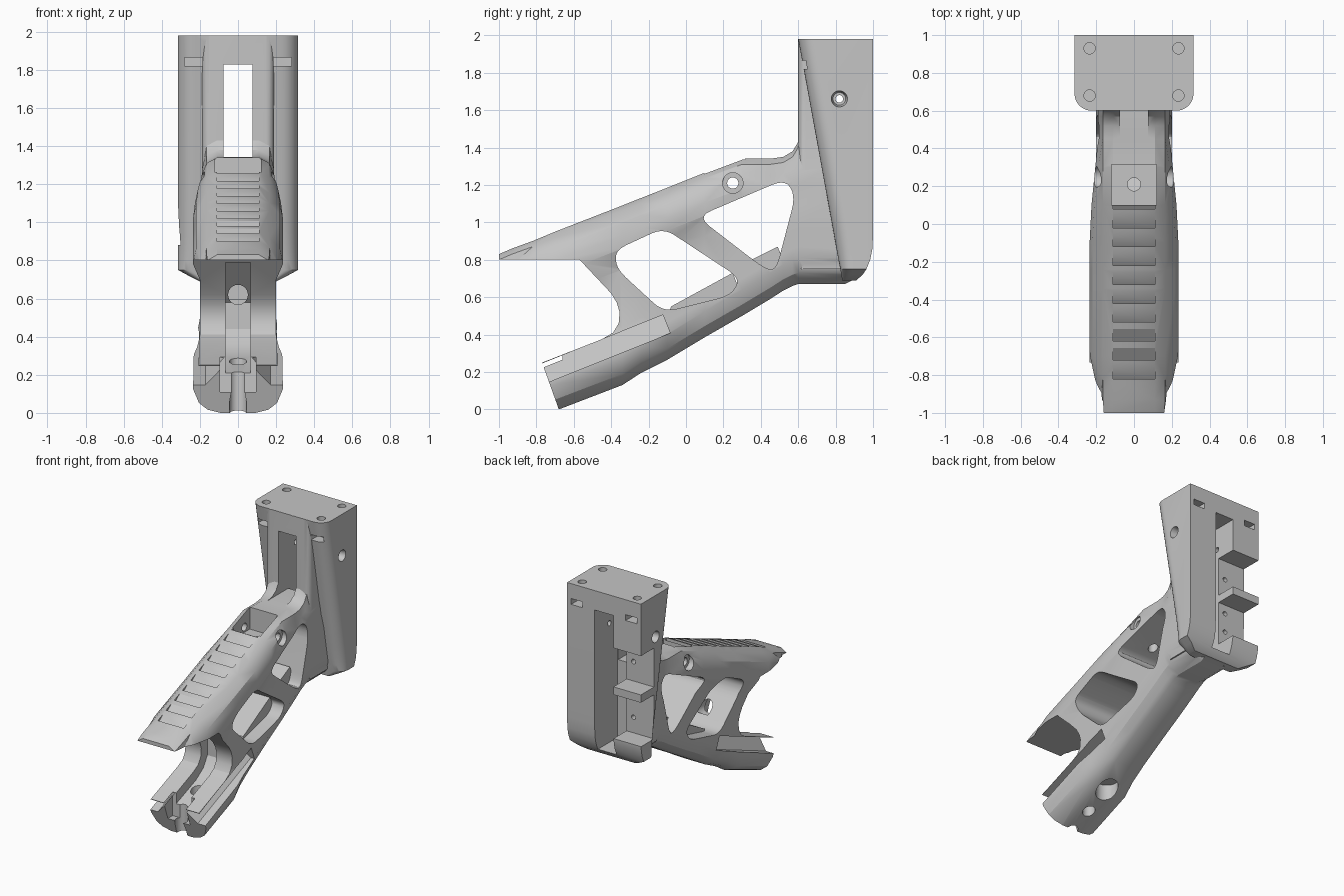
import bpy, bmesh, math
from mathutils import Vector

cube = bpy.data.objects.get("Cube")
if cube:
    bpy.data.objects.remove(cube, do_unlink=True)

GREY = (0.56, 0.56, 0.56, 1)
grey = bpy.data.materials.new("light grey")
grey.use_nodes = True
grey.diffuse_color = GREY
grey.node_tree.nodes["Principled BSDF"].inputs["Base Color"].default_value = GREY


def loft(name, rings):
    """Solid skinned over matching rings of points."""
    bm = bmesh.new()
    rows = [[bm.verts.new(p) for p in ring] for ring in rings]
    n = len(rows[0])
    for a, b in zip(rows, rows[1:]):
        for i in range(n):
            j = (i + 1) % n
            bm.faces.new((a[i], a[j], b[j], b[i]))
    bm.faces.new(rows[0][::-1])
    bm.faces.new(rows[-1])
    if bm.calc_volume(signed=True) < 0:
        bmesh.ops.reverse_faces(bm, faces=bm.faces)
    bmesh.ops.connect_verts_nonplanar(bm, faces=bm.faces, angle_limit=0.001)
    mesh = bpy.data.meshes.new(name)
    bm.to_mesh(mesh)
    bm.free()
    mesh.materials.append(grey)
    ob = bpy.data.objects.new(name, mesh)
    bpy.context.collection.objects.link(ob)
    return ob


def rounded(points, r, steps=5):
    """Polygon with its corners rounded off."""
    out = []
    pts = [Vector(p) for p in points]
    for i, p in enumerate(pts):
        a, b = pts[i - 1] - p, pts[(i + 1) % len(pts)] - p
        a = p + a.normalized() * min(r, a.length * 0.45)
        b = p + b.normalized() * min(r, b.length * 0.45)
        for k in range(steps + 1):
            t = k / steps
            out.append(a * (1 - t) ** 2 + p * 2 * t * (1 - t) + b * t * t)
    return out


def prism(name, side, x0, x1):
    """Side outline in y and z, extruded across x."""
    return loft(name, [[(x, p[0], p[1]) for p in side] for x in (x0, x1)])


def box(name, x0, x1, y0, y1, z0, z1):
    return prism(name, [(y0, z0), (y1, z0), (y1, z1), (y0, z1)], x0, x1)


def rod(name, start, end, r0, r1=None):
    start, end = Vector(start), Vector(end)
    q = (end - start).to_track_quat('Z', 'Y')
    circle = [(math.cos(i * math.pi / 12), math.sin(i * math.pi / 12)) for i in range(24)]
    return loft(name, [[c + q @ Vector((r * u, r * v, 0)) for u, v in circle]
                       for c, r in ((start, r0), (end, r0 if r1 is None else r1))])


def volume(mesh):
    bm = bmesh.new()
    bm.from_mesh(mesh)
    v = bm.calc_volume(signed=True)
    bm.free()
    return v


def combine(target, tool, op='DIFFERENCE'):
    """Boolean that keeps the first solver result of sensible volume."""
    before = volume(target.data)
    low, high = (0.3, 1.0001) if op == 'DIFFERENCE' else (0.999, 9)
    mod = target.modifiers.new("combine", 'BOOLEAN')
    mod.operation, mod.object = op, tool
    for solver in ('EXACT', 'MANIFOLD', 'FLOAT'):
        mod.solver = solver
        bpy.context.view_layer.update()
        graph = bpy.context.evaluated_depsgraph_get()
        mesh = bpy.data.meshes.new_from_object(target.evaluated_get(graph))
        if low * before < volume(mesh) < high * before:
            target.data = mesh
            break
    target.modifiers.clear()
    bpy.data.objects.remove(tool, do_unlink=True)


# Grip body: full-height sections along y, later opened up into a frame
def grip_section(y, top, low, w, wl):
    half = [(0.11, top), (0.165, top - 0.03), (w - 0.015, top - 0.09), (w, top - 0.16),
            (w, top - 0.23), (0.2, top - 0.34), (0.2, low + 0.3), (wl, low + 0.2),
            (wl, low + 0.14), (wl - 0.03, low + 0.06), (wl - 0.075, low + 0.02), (0.09, low)]
    half = [(min(x, w + 0.01) if z > top - 0.3 else x, z) for x, z in half]
    return [(x, y, z) for x, z in half] + [(-x, y, z) for x, z in reversed(half)]


stations = [(-1, .83, -.12, .15, .2), (-.93, .86, -.1, .19, .22), (-.82, .9, -.05, .22, .235),
            (-.7, .95, -.008, .235, .235), (-.34, 1.09, .13, .235, .232),
            (-.24, 1.13, .195, .235, .215), (-.1, 1.185, .265, .235, .2),
            (.1, 1.265, .385, .225, .2), (.3, 1.34, .5, .205, .2), (.45, 1.34, .59, .19, .2),
            (.52, 1.35, .635, .19, .2), (.57, 1.38, .66, .19, .2), (.6, 1.43, .67, .19, .2),
            (.85, 1.45, .67, .19, .2), (.93, 1.45, .71, .19, .19)]
frame = loft("grip_frame", [grip_section(*s) for s in stations])

# Opening between the handle nose and the lower arm, then the two side windows
combine(frame, prism("mouth", [(-1.3, .801), (-.57, .801), (-.4, .62), (-.37, .57), (-.355, .52),
                               (-.36, .46), (-.39, .41), (-.45, .375), (-.77, .25), (-.68, 0),
                               (-.63, -.13), (-.7, -.4), (-1.3, -.4)], -.5, .5))
combine(frame, prism("front_window", rounded([(-.38, .85), (-.12, .97), (.29, .7), (.24, .61),
                                              (-.12, .52), (-.37, .75)], .07), -.5, .5))
combine(frame, prism("rear_window", rounded([(.06, 1.03), (.53, 1.23), (.585, 1.14),
                                             (.48, .74), (.41, .76)], .08), -.5, .5))

# Raised spine inside the windows
combine(frame, prism("front_spine", [(-.1, .48), (-.08, .55), (.25, .73), (.3, .6)], -.1, .1), 'UNION')
combine(frame, prism("rear_spine", [(.33, .7), (.33, .79), (.49, .87), (.54, .75)], -.1, .1), 'UNION')

# Sloping shoulders along the lower arm
along, up = Vector((0, .928, .373)), Vector((0, -.373, .928))
for s in (-1, 1):
    section = [(.17, 0), (.075, .105), (.4, .105), (.4, 0)]
    combine(frame, loft("shoulder", [[Vector((s * x, -.725, .15)) + along * d + up * h
                                      for x, h in section] for d in (-.1, .69)]))

# Centre channel, bolt holes and end step
combine(frame, prism("channel", [(-.9, .12), (-.42, .3), (-.33, .36), (-.28, .44), (-.28, .58),
                                 (-.5, .79), (-.9, .79)], -.065, .065))
combine(frame, box("end_step", -.095, .095, -.9, -.66, .11, .35))
for y, z0, z1, r in ((-.69, -.2, .3, .045), (-.5, .0, .4, .045), (-.3, .05, .24, .08)):
    combine(frame, rod("bolt_hole", (0, y, z0), (0, y, z1), r))
combine(frame, rod("web_hole", (0, -.5, .62), (0, -.2, .62), .052))

# Ribbed thumb rest and the pocket behind it
for i in range(10):
    y = -.82 + i * .1
    z = .83 + (y + 1) * .395
    combine(frame, prism("rib_groove", [(y, z - .025), (y + .065, z + .026), (y, z + .04)], -.11, .11))
combine(frame, box("pocket", -.12, .12, .1, .315, 1.17, 1.5))
combine(frame, rod("pocket_hole", (0, .21, 1.0), (0, .21, 1.3), .035))
combine(frame, rod("cross_hole", (-.4, .25, 1.21), (.4, .25, 1.21), .03))
for s in (-1, 1):
    combine(frame, rod("cross_hole_seat", (s * .4, .25, 1.21), (s * .165, .25, 1.21), .055))


# Upright column: tapering wide block with rounded front corners
def column_section(z, front, back, w, r):
    pts = [(w, back)]
    for k in range(9):
        a = math.radians(90 * k / 8)
        pts.append((w - r + r * math.cos(a), front + r - r * math.sin(a)))
    return [(x, y, z) for x, y in pts] + [(-x, y, z) for x, y in reversed(pts)]


column = loft("column", [column_section(*s) for s in (
    (.69, .835, .91, .2, .03), (.72, .83, .945, .26, .05), (.75, .825, .965, .315, .07),
    (.8, .815, .985, .315, .08), (.86, .804, .997, .315, .085), (.95, .788, 1, .315, .09),
    (1.98, .6, 1, .315, .09))])
neck = loft("neck", [column_section(z, .6, .9, .188, .04) for z in (.75, 1.979)])
combine(column, neck, 'UNION')
combine(frame, column, 'UNION')

# Slot through the column and stepped bay at the back
combine(frame, box("rear_slot", -.08, .08, .72, 1.2, .74, 1.83))
combine(frame, box("front_slot", -.075, .075, .45, .9, 1.342, 1.829))
for z0, z1 in ((.88, 1.22), (1.28, 1.58)):
    combine(frame, box("side_bay", -.5, -.075, .84, 1.2, z0, z1))
for z in (1.0, 1.15, 1.43):
    combine(frame, rod("bay_hole", (-.14, .74, z), (-.14, .95, z), .018))

# Column screw holes and nut slots
combine(frame, rod("side_hole", (-.5, .82, 1.66), (.5, .82, 1.66), .02))
for s in (-1, 1):
    combine(frame, rod("side_hole_seat", (s * .33, .82, 1.66), (s * .26, .82, 1.66), .046, .034))
    for y in (.68, .93):
        combine(frame, rod("top_hole", (s * .235, y, 1.88), (s * .235, y, 2.1), .03))
    for y0, y1 in ((.5, .71), (.9, 1.1)):
        x0, x1 = sorted((s * .185, s * .28))
        combine(frame, box("nut_slot", x0, x1, y0, y1, 1.82, 1.865))

# Shading with crisp edges
bpy.ops.object.select_all(action='DESELECT')
frame.select_set(True)
bpy.context.view_layer.objects.active = frame
bpy.ops.object.shade_smooth_by_angle(angle=math.radians(28))
